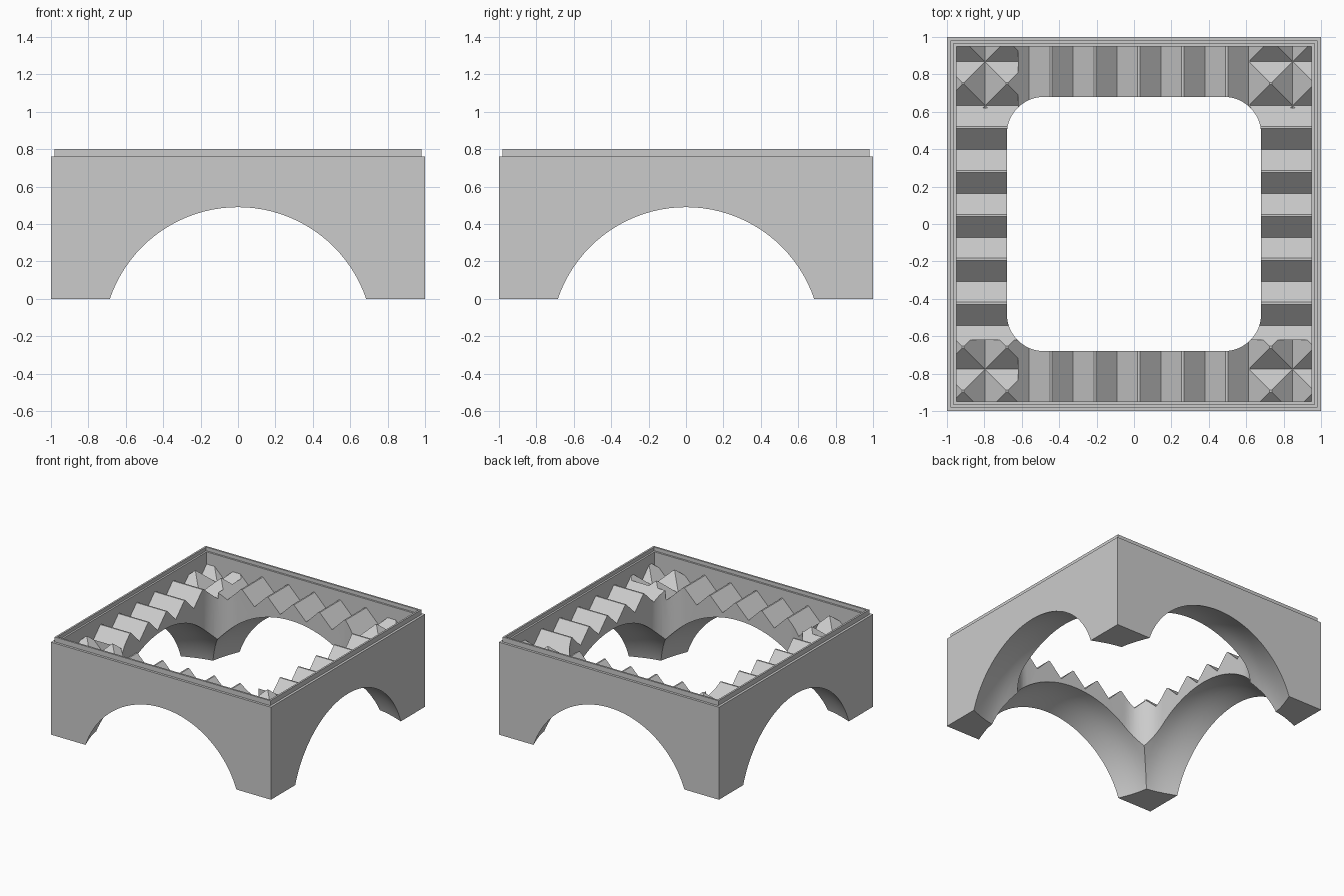
import bpy, bmesh, math
from mathutils import Vector

if "Cube" in bpy.data.objects:
    bpy.data.objects.remove(bpy.data.objects["Cube"], do_unlink=True)

WALL = 0.95      # inside of the outer wall
FLOOR = 0.72     # pocket floor before the grooves are cut
PITCH = 0.235    # tooth spacing
PEAK = 0.70
FLAT = 0.006     # half width of the tooth crest
HOLE, RADIUS = 0.68, 0.2
ARCH_R, ARCH_Z = 0.724, -0.234   # arch radius and centre height at the outer face

grey = bpy.data.materials.new("light_grey")
grey.use_nodes = True
colour = (0.6, 0.6, 0.6, 1)
grey.diffuse_color = colour
grey.node_tree.nodes["Principled BSDF"].inputs["Base Color"].default_value = colour

PLACE = {"x": lambda u, v, t: Vector((t, u, v)),
         "y": lambda u, v, t: Vector((u, t, v)),
         "z": lambda u, v, t: Vector((u, v, t))}


def loft(name, loops):
    """Skin a stack of equal loops and cap both ends."""
    bm = bmesh.new()
    rings = [[bm.verts.new(p) for p in loop] for loop in loops]
    n = len(rings[0])
    for a, b in zip(rings, rings[1:]):
        for i in range(n):
            j = (i + 1) % n
            bm.faces.new((a[i], a[j], b[j], b[i]))
    bm.faces.new(rings[0])
    bm.faces.new(rings[-1])
    bmesh.ops.recalc_face_normals(bm, faces=bm.faces)
    mesh = bpy.data.meshes.new(name)
    bm.to_mesh(mesh)
    bm.free()
    mesh.materials.append(grey)
    obj = bpy.data.objects.new(name, mesh)
    bpy.context.collection.objects.link(obj)
    return obj


def prism(name, profile, axis, lo, hi):
    """Extrude a 2D profile along x, y or z."""
    return loft(name, [[PLACE[axis](u, v, t) for u, v in profile] for t in (lo, hi)])


def cut(target, tool):
    mod = target.modifiers.new("cut", "BOOLEAN")
    mod.operation = "DIFFERENCE"
    mod.solver = "EXACT"
    mod.object = tool
    bpy.context.view_layer.objects.active = target
    bpy.ops.object.modifier_apply(modifier=mod.name)
    bpy.data.objects.remove(tool, do_unlink=True)


def groove_profile(crest):
    """Space above a saw-tooth line with 45 degree flanks."""
    def height(u):
        off = abs((u - crest + PITCH / 2) % PITCH - PITCH / 2)
        return PEAK - max(0, off - FLAT)

    us = [-WALL, WALL]
    for k in range(-6, 7):
        c = crest + k * PITCH
        us += [u for u in (c - FLAT, c + FLAT, c + PITCH / 2) if abs(u) < WALL]
    top = FLOOR + 0.03
    return [(-WALL, top)] + [(u, height(u)) for u in sorted(us)] + [(WALL, top)]


def square(half, z):
    return [(sx * half, sy * half, z) for sx, sy in ((-1, -1), (1, -1), (1, 1), (-1, 1))]


def arch_ring(axis, t):
    """Arch circle at position t; the vault bellies out behind the outer face."""
    depth = min(max((1 - abs(t)) / 0.3, 0), 1)
    r = ARCH_R + 0.073 * math.sin(depth * math.pi / 2)
    angles = [i * math.tau / 96 for i in range(96)]
    return [PLACE[axis](r * math.cos(a), ARCH_Z + r * math.sin(a), t) for a in angles]


# Outer block with stepped lip and sunken pocket
frame = loft("arched_frame", [square(h, z) for h, z in (
    (1, 0), (1, 0.76), (0.98, 0.76), (0.98, 0.8),
    (0.965, 0.8), (0.965, 0.77), (WALL, 0.77), (WALL, FLOOR))])

# Grooves on all four sides, crossing into small pyramids at the corners
for axis, crest in (("y", 0.026), ("x", 0.046)):
    for side in (-1, 1):
        lo, hi = sorted((side * 0.62, side * WALL))
        cut(frame, prism("groove_cutter", groove_profile(crest), axis, lo, hi))

# Central opening with rounded corners
outline = []
for q, (sx, sy) in enumerate(((1, 1), (-1, 1), (-1, -1), (1, -1))):
    for i in range(13):
        a = math.pi / 2 * (q + i / 12)
        c = HOLE - RADIUS
        outline.append((sx * c + RADIUS * math.cos(a), sy * c + RADIUS * math.sin(a)))
cut(frame, prism("opening_cutter", outline, "z", -0.2, 1))

# Bellied arches through both directions
half = [1.1] + [1 - 0.05 * i for i in range(7)]
stations = [-t for t in half] + half[::-1]
for axis in "xy":
    cut(frame, loft("arch_cutter", [arch_ring(axis, t) for t in stations]))

bpy.ops.object.select_all(action="DESELECT")
frame.select_set(True)
bpy.context.view_layer.objects.active = frame
bpy.ops.object.shade_smooth_by_angle(angle=math.radians(25))
